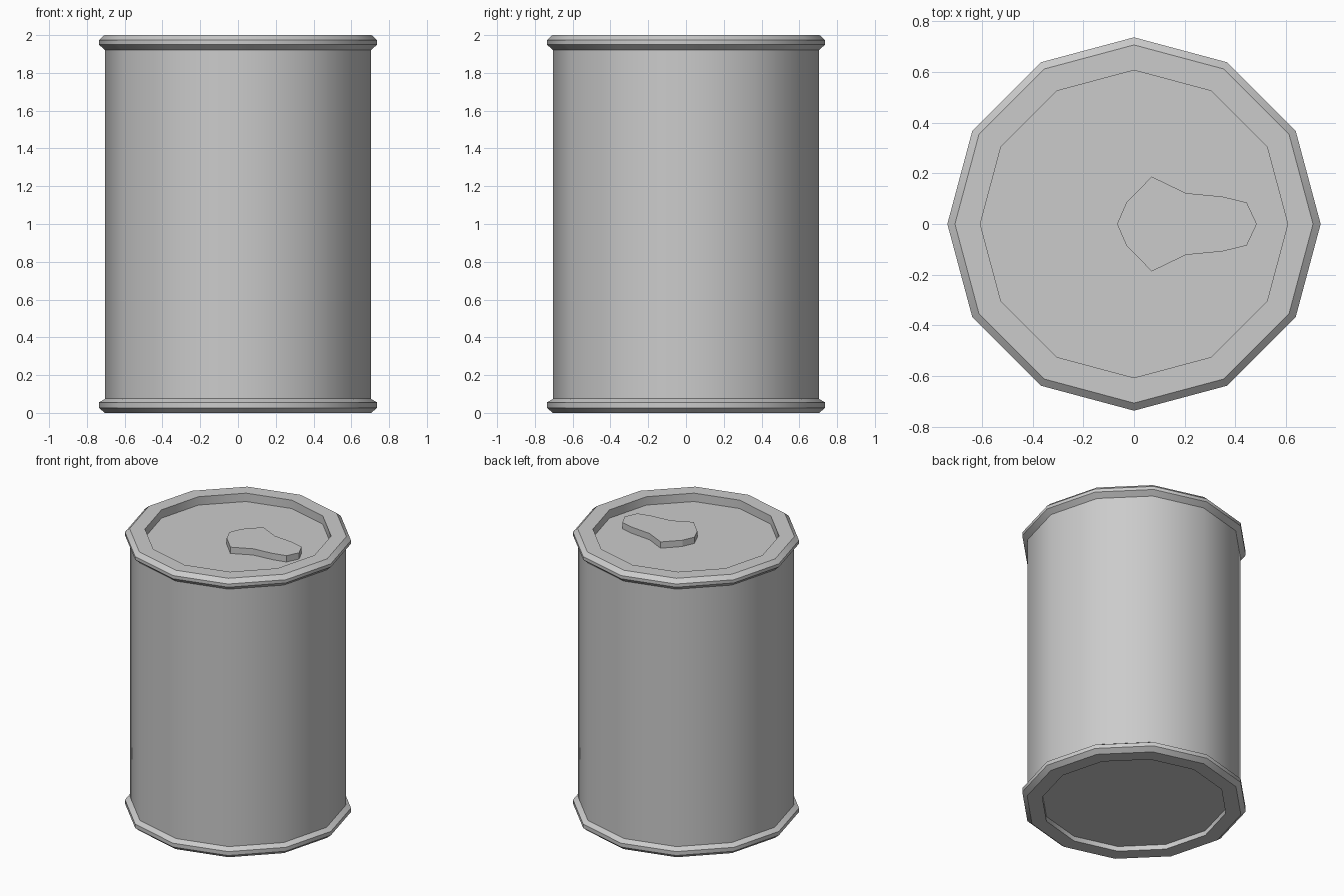
import bpy, bmesh, math

if "Cube" in bpy.data.objects:
    bpy.data.objects.remove(bpy.data.objects["Cube"])

SIDES = 12


def finish(name, bm):
    bmesh.ops.recalc_face_normals(bm, faces=bm.faces[:])
    mesh = bpy.data.meshes.new(name)
    bm.to_mesh(mesh)
    bm.free()
    obj = bpy.data.objects.new(name, mesh)
    bpy.context.collection.objects.link(obj)
    return obj


def lathe(name, profile):
    """Spin (radius, z) points around z, capping both ends."""
    bm = bmesh.new()
    rings = []
    for r, z in profile:
        rings.append([bm.verts.new((r * math.cos(a), r * math.sin(a), z))
                      for a in (2 * math.pi * i / SIDES for i in range(SIDES))])
    for lo, hi in zip(rings, rings[1:]):
        for i in range(SIDES):
            j = (i + 1) % SIDES
            bm.faces.new((lo[i], lo[j], hi[j], hi[i]))
    bm.faces.new(rings[0])
    bm.faces.new(rings[-1])
    return finish(name, bm)


# Can: recessed base, bottom rim, wall, top rim, recessed lid
can = lathe("can_body", [
    (0.605, 0.035), (0.605, 0.0), (0.705, 0.0), (0.737, 0.027), (0.737, 0.055),
    (0.703, 0.075), (0.703, 1.92), (0.737, 1.95), (0.737, 1.973),
    (0.707, 2.0), (0.607, 2.0), (0.607, 1.94)])

# Smooth around the wall, crisp at the rims
bpy.context.view_layer.objects.active = can
can.select_set(True)
bpy.ops.object.shade_smooth_by_angle(angle=math.radians(32))

# Pull tab: mirrored half outline, extruded up from the lid
half = [(-0.03, 0.085), (0.07, 0.187), (0.205, 0.122), (0.35, 0.108), (0.445, 0.085)]
outline = [(-0.067, 0)] + half + [(0.485, 0)] + [(x, -y) for x, y in reversed(half)]
bm = bmesh.new()
base = bm.faces.new([bm.verts.new((x, y, 1.94)) for x, y in outline])
top = bmesh.ops.extrude_face_region(bm, geom=[base], use_keep_orig=True)
bmesh.ops.translate(bm, vec=(0, 0, 0.045),
                    verts=[v for v in top["geom"] if isinstance(v, bmesh.types.BMVert)])
finish("pull_tab", bm)
